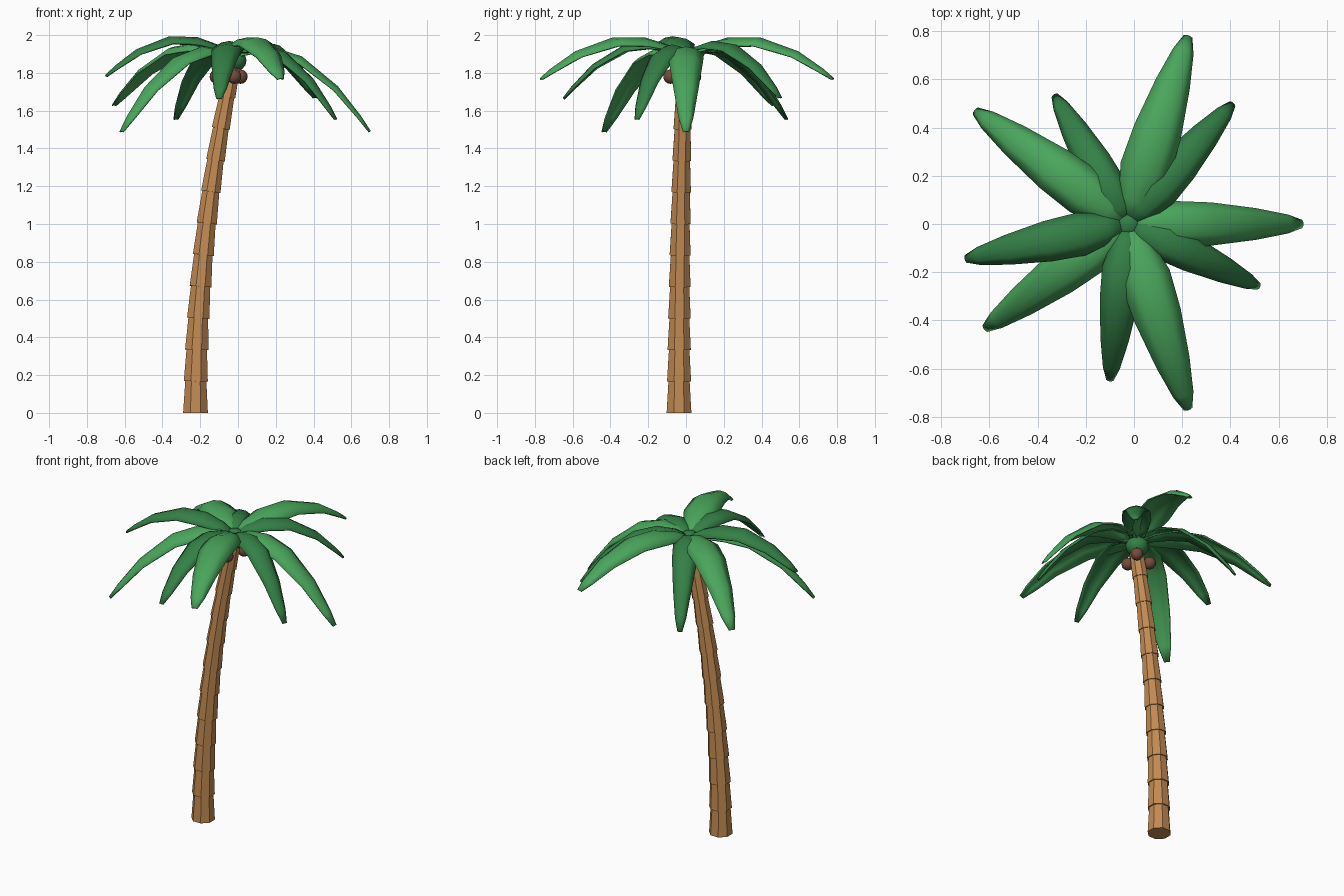
import bpy, bmesh, math
from mathutils import Vector

if "Cube" in bpy.data.objects:
    bpy.data.objects.remove(bpy.data.objects["Cube"])


def material(name, rgb):
    m = bpy.data.materials.new(name)
    m.diffuse_color = (*rgb, 1)
    m.use_nodes = True
    m.node_tree.nodes["Principled BSDF"].inputs["Base Color"].default_value = m.diffuse_color
    return m


BARK = material("bark brown", (0.54, 0.255, 0.085))
LIGHT = material("light green", (0.068, 0.38, 0.107))
DARK = material("dark green", (0.034, 0.215, 0.062))
NUT = material("coconut brown", (0.18, 0.072, 0.045))


def finish(bm, name, mat, smooth=None):
    bmesh.ops.recalc_face_normals(bm, faces=bm.faces)
    me = bpy.data.meshes.new(name)
    bm.to_mesh(me)
    bm.free()
    me.materials.append(mat)
    ob = bpy.data.objects.new(name, me)
    bpy.context.collection.objects.link(ob)
    if smooth:
        bpy.ops.object.select_all(action='DESELECT')
        ob.select_set(True)
        bpy.context.view_layer.objects.active = ob
        bpy.ops.object.shade_smooth_by_angle(angle=math.radians(smooth))
    return ob


# Trunk: stacked tapered segments along a gently leaning curve
SIDES, SEGMENTS, HEIGHT = 8, 11, 1.84


def trunk_point(t):
    return Vector((-0.225 + 0.2 * t * t, -0.037 + 0.028 * t * t, HEIGHT * t))


def trunk_ring(bm, t, radius):
    tangent = Vector((0.4 * t, 0.056 * t, HEIGHT)).normalized()
    tilt = Vector((0, 0, 1)).rotation_difference(tangent)
    ring = []
    for k in range(SIDES):
        a = math.tau * (k + 0.5) / SIDES
        offset = Vector((math.cos(a), math.sin(a), 0)) * radius
        ring.append(bm.verts.new(trunk_point(t) + tilt @ offset))
    return ring


bm = bmesh.new()
for i in range(SEGMENTS):
    t0, t1 = i / SEGMENTS, (i + 1) / SEGMENTS
    low = trunk_ring(bm, t0, 0.071 - 0.024 * t0)
    high = trunk_ring(bm, t1, (0.071 - 0.024 * t1) * 0.88)
    for k in range(SIDES):
        n = (k + 1) % SIDES
        bm.faces.new((low[k], low[n], high[n], high[k]))
    bm.faces.new(low[::-1])
    bm.faces.new(high)
finish(bm, "trunk", BARK)


# Fronds: arched, cambered leaves that taper to blunt tips
CROWN = Vector((-0.025, 0.0, 1.895))
STATIONS = [(0, .035), (.12, .07), (.28, .1), (.5, .094), (.76, .068), (.93, .04), (1, .016)]
ACROSS = (-1, -0.5, 0, 0.5, 1)


def frond(name, tip, mat):
    reach = Vector((tip[0] - CROWN.x, tip[1] - CROWN.y, 0))
    length = reach.length
    along = reach.normalized()
    side = Vector((-along.y, along.x, 0))
    drop = CROWN.z - tip[2]
    bend = 0.54 + 0.55 * drop
    rise = bend - drop
    bm = bmesh.new()
    rows = []
    for t, half in STATIONS:
        half *= length / 0.78
        mid = CROWN + reach * t + Vector((0, 0, rise * t - bend * t * t))
        slope = (rise - 2 * bend * t) / length
        normal = (Vector((0, 0, 1)) - along * slope).normalized()
        rows.append([bm.verts.new(mid + side * u * half - normal * 0.42 * half * u * u)
                     for u in ACROSS])
    for a, b in zip(rows, rows[1:]):
        for j in range(len(ACROSS) - 1):
            bm.faces.new((a[j], b[j], b[j + 1], a[j + 1]))
    ob = finish(bm, name, mat, 40)
    solid = ob.modifiers.new("thickness", 'SOLIDIFY')
    solid.thickness = 0.008
    solid.offset = 0


TIPS = [(0.225, 0.78, 1.77), (0.41, 0.50, 1.67), (0.70, 0.0, 1.49), (0.52, -0.26, 1.555),
        (0.225, -0.77, 1.77), (-0.10, -0.65, 1.665), (-0.62, -0.435, 1.49),
        (-0.70, -0.145, 1.785), (-0.66, 0.47, 1.63), (-0.33, 0.535, 1.555)]
for i, tip in enumerate(TIPS):
    frond(f"frond_{i + 1}", tip, DARK if i % 2 else LIGHT)


def ball(name, centre, size, mat):
    bm = bmesh.new()
    bmesh.ops.create_uvsphere(bm, u_segments=12, v_segments=8, radius=1)
    for v in bm.verts:
        v.co = Vector(centre) + Vector(a * b for a, b in zip(v.co, size))
    finish(bm, name, mat, 60)


# Crown hub where the fronds meet
ball("crown_hub", (-0.025, 0, 1.865), (0.07, 0.07, 0.06), DARK)

# Coconuts around the top of the trunk
for i in range(3):
    a = math.radians(45 + 120 * i)
    ball(f"coconut_{i + 1}", (-0.04 + 0.075 * math.cos(a), -0.01 + 0.075 * math.sin(a), 1.78),
         (0.038, 0.038, 0.038), NUT)
